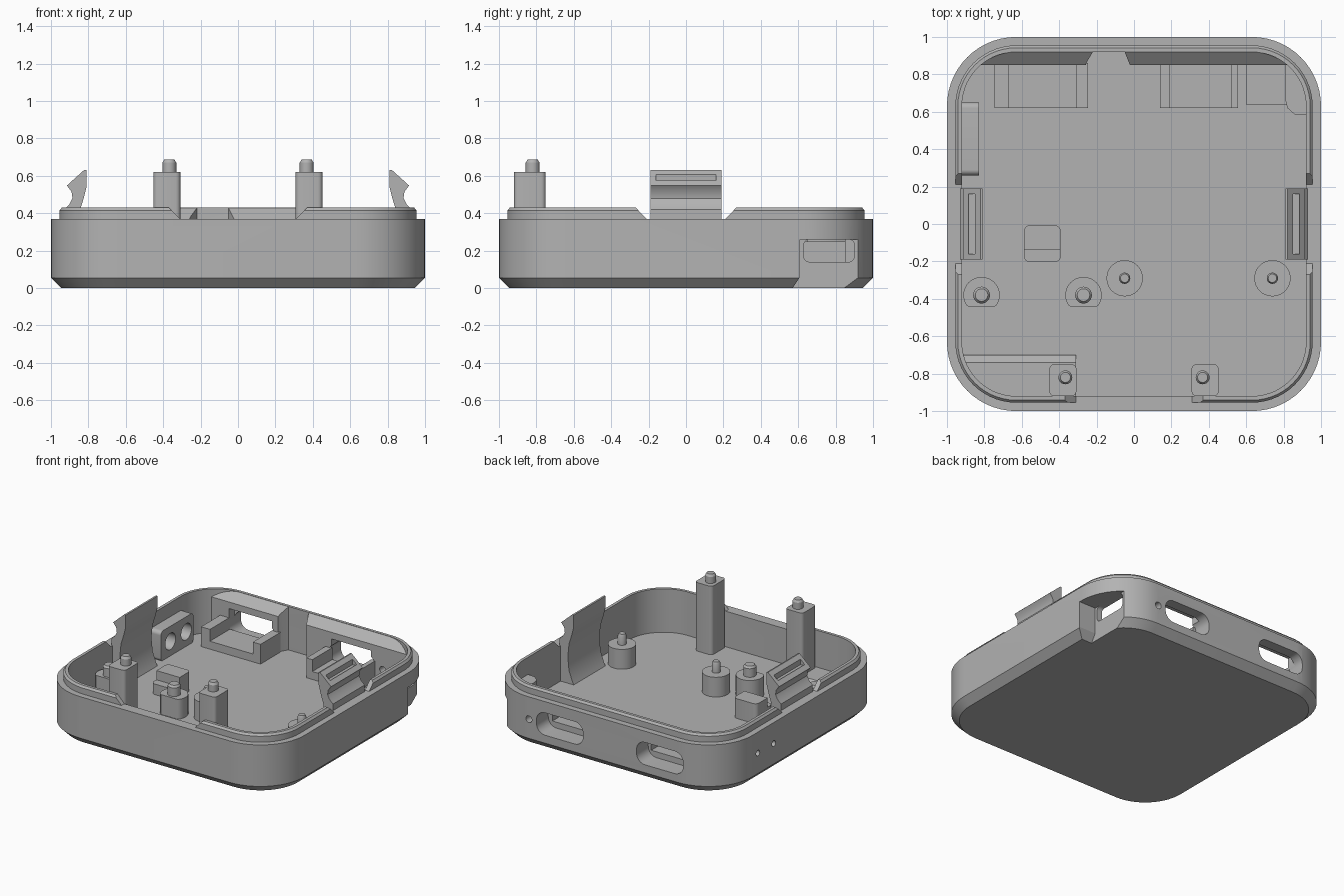
import bpy, bmesh
from math import cos, sin, pi, radians

cube = bpy.data.objects.get("Cube")
if cube:
    bpy.data.objects.remove(cube, do_unlink=True)

grey = bpy.data.materials.new("matte grey plastic")
grey.use_nodes = True
grey.diffuse_color = (0.45, 0.45, 0.45, 1)
grey.node_tree.nodes["Principled BSDF"].inputs["Base Color"].default_value = (0.45, 0.45, 0.45, 1)
FLOOR = 0.1
parts = []


def make(name, bm, cutter=False):
    bmesh.ops.recalc_face_normals(bm, faces=bm.faces)
    mesh = bpy.data.meshes.new(name)
    bm.to_mesh(mesh)
    bm.free()
    obj = bpy.data.objects.new(name, mesh)
    bpy.context.collection.objects.link(obj)
    if cutter:
        obj.hide_render = True
    else:
        mesh.materials.append(grey)
        parts.append(obj)
    return obj


def rounded(cx, cy, hw, hh, r, n=8):
    """Outline of a rounded rectangle with half sizes hw and hh."""
    pts = []
    for k, (sx, sy) in enumerate([(1, 1), (-1, 1), (-1, -1), (1, -1)]):
        for i in range(n + 1):
            a = (k + i / n) * pi / 2
            pts.append((cx + sx * (hw - r) + r * cos(a), cy + sy * (hh - r) + r * sin(a)))
    return pts


def loft(name, rings, cutter=False):
    """Skin a list of equal rings of 3D points and cap both ends."""
    bm = bmesh.new()
    loops = [[bm.verts.new(p) for p in ring] for ring in rings]
    n = len(loops[0])
    for a, b in zip(loops, loops[1:]):
        for i in range(n):
            j = (i + 1) % n
            bm.faces.new((a[i], a[j], b[j], b[i]))
    bm.faces.new(loops[0][::-1])
    bm.faces.new(loops[-1])
    return make(name, bm, cutter)


def prism(name, pts, axis, lo, hi, cutter=False):
    """Extrude a 2D outline along an axis."""
    place = {"x": lambda u, v, t: (t, u, v), "y": lambda u, v, t: (u, t, v),
             "z": lambda u, v, t: (u, v, t)}[axis]
    return loft(name, [[place(u, v, t) for u, v in pts] for t in (lo, hi)], cutter)


def box(name, x, y, z, cutter=False):
    pts = [(x[0], y[0]), (x[1], y[0]), (x[1], y[1]), (x[0], y[1])]
    return prism(name, pts, "z", z[0], z[1], cutter)


def circle(cx, cy, r, n=24):
    return [(cx + r * cos(2 * pi * i / n), cy + r * sin(2 * pi * i / n)) for i in range(n)]


def boolean(obj, other, op="DIFFERENCE"):
    """Apply a boolean and drop the helper object."""
    mod = obj.modifiers.new("cut", "BOOLEAN")
    mod.operation, mod.solver, mod.object = op, "EXACT", other
    bpy.context.view_layer.update()
    dg = bpy.context.evaluated_depsgraph_get()
    mesh = bpy.data.meshes.new_from_object(obj.evaluated_get(dg))
    obj.modifiers.clear()
    obj.data = mesh


def cut(objs, cutter, op="DIFFERENCE"):
    for o in objs:
        boolean(o, cutter, op)
    bpy.data.objects.remove(cutter, do_unlink=True)


def square_ring(half, z):
    return [(x, y, z) for x, y in rounded(0, 0, half, half, half - 0.63, 14)]


# Tray: chamfered base, wall, stepped lip and inner floor
tray = loft("tray", [square_ring(h, z) for h, z in [
    (0.945, 0), (1, 0.055), (1, 0.37), (0.955, 0.37), (0.955, 0.415), (0.942, 0.43),
    (0.92, 0.43), (0.92, FLOOR)]])

# Thick back wall with a sloping top, trimmed to the rounded interior
back_wall = prism("back_wall", [(0.94, 0.08), (0.85, 0.08), (0.85, 0.37), (0.92, 0.428), (0.94, 0.428)],
                  "x", -0.95, 0.95)
trim = loft("trim", [square_ring(0.925, z) for z in (0, 0.6)], True)
cut([back_wall], trim, "INTERSECT")
cut([back_wall], prism("groove", [(-0.28, 0.8), (0, 0.8), (-0.03, 0.87), (-0.05, 0.92),
                                  (-0.22, 0.92), (-0.25, 0.87)], "z", FLOOR, 0.6, True))

# Housing in the corner around the side recess
housing = prism("corner_housing", [(0.96, 0.58), (0.86, 0.585), (0.82, 0.62), (0.81, 0.66),
                                   (0.81, 0.87), (0.85, 0.87), (0.96, 0.72)], "z", 0.06, 0.3)
box("corner_step", (0.6, 0.815), (0.64, 0.86), (0.08, 0.13))

# Connector cradles: U-shaped blocks behind the two back slots
for side, (x0, x1, c0, c1) in {"right": (-0.745, -0.245, -0.67, -0.31),
                               "left": (0.14, 0.555, 0.19, 0.52)}.items():
    prism(side + "_cradle", [(x0, 0.08), (x1, 0.08), (x1, 0.25), (c1, 0.25), (c1, 0.16),
                             (c0, 0.16), (c0, 0.25), (x0, 0.25)], "y", 0.62, 0.86)
    cut([back_wall], box("pocket", (c0, c1), (0.8, 0.93), (0.16, 0.32), True))

# Lip gaps with sloping ends at the front and both sides
def gap(a, b):
    return [(-a, 0.37), (a, 0.37), (b, 0.431), (b, 0.6), (-b, 0.6), (-b, 0.431)]

cut([tray], prism("front_gap", gap(0.31, 0.37), "y", -1.1, -0.8, True))
for x0 in (-1.1, 0.8):
    cut([tray], prism("side_gap", gap(0.21, 0.27), "x", x0, x0 + 0.3, True))

# Back slots and pinhole
for x in (-0.48, 0.36):
    cut([tray, back_wall], prism("slot", rounded(x, 0.2, 0.195, 0.085, 0.07), "y", 0.8, 1.1, True))
cut([tray, back_wall], prism("pinhole", circle(0.62, 0.2, 0.026, 16), "y", 0.8, 1.1, True))

# Side sensor block with two stepped holes through the wall
sensor = prism("sensor_block", rounded(0.455, 0.21, 0.195, 0.115, 0.03), "x", -0.95, -0.83)
for y in (0.375, 0.565):
    cut([sensor], prism("wide_hole", circle(y, 0.21, 0.062), "x", -0.93, -0.7, True))
    cut([tray, sensor], prism("thin_hole", circle(y, 0.21, 0.022, 16), "x", -1.1, -0.8, True))

# Corner recess open to the outside, with a window into the tray
recess = prism("recess", [(0.57, -0.1), (0.57, 0), (0.61, 0.06), (0.61, 0.26), (0.92, 0.26),
                          (0.92, 0.06), (0.95, 0), (0.95, -0.1)], "x", 0.86, 1.2, True)
cut([tray, housing, back_wall], recess)
window = prism("window", rounded(0.765, 0.2, 0.135, 0.06, 0.03), "x", 0.75, 1.1, True)
cut([tray, housing, back_wall], window)

# Snap hooks: curved spring panel, barb and shallow slot
hook_profile = [(0.93, 0.08), (0.80, 0.08), (0.82, 0.12), (0.85, 0.2), (0.86, 0.3), (0.85, 0.4),
                (0.825, 0.48), (0.81, 0.54), (0.81, 0.63), (0.822, 0.632), (0.915, 0.548),
                (0.89, 0.515), (0.885, 0.48), (0.9, 0.45), (0.93, 0.42)]
for side, s in (("left", 1), ("right", -1)):
    hook = prism(side + "_hook", [(s * x, z) for x, z in hook_profile], "y", -0.19, 0.19)
    cut([hook], box("hook_slot", sorted((s * 0.85, s * 0.885)), (-0.16, 0.16), (0.565, 0.7), True))

# Tall front posts with locating pins
for side, s in (("left", 1), ("right", -1)):
    x = s * 0.38
    prism(side + "_post", rounded(x, -0.835, 0.072, 0.085, 0.025, 4), "z", 0.08, 0.62)
    loft(side + "_post_pin", [[(px, py, z) for px, py in circle(s * 0.367, -0.82, r)]
                              for r, z in ((0.037, 0.61), (0.037, 0.67), (0.027, 0.687))])

# Short bosses with pins: two round, two with a flat side
for name, x, y, pin, flat in (("middle", -0.05, -0.29, 0.03, False), ("left", 0.74, -0.29, 0.03, False),
                              ("inner", -0.27, -0.38, 0.045, True), ("outer", -0.815, -0.38, 0.045, True)):
    outline = circle(x, y, 0.097, 32)
    if flat:
        outline = [(px, max(py, y - 0.062)) for px, py in outline if py > y - 0.08]
    prism(name + "_boss", outline, "z", 0.08, 0.25)
    loft(name + "_boss_pin", [[(px, py, z) for px, py in circle(x, y, r)]
                              for r, z in ((pin, 0.24), (pin, 0.315), (pin * 0.75, 0.33))])

# Stepped rest block
rest = prism("rest_block", rounded(-0.49, -0.105, 0.098, 0.098, 0.03, 4), "z", 0.08, 0.25)
cut([rest], box("rest_step", (-0.7, -0.3), (-0.3, -0.14), (0.18, 0.4), True))

# Ledge along the front right inner wall
ledge = prism("front_ledge", [(-0.96, 0.08), (-0.70, 0.08), (-0.70, 0.11), (-0.74, 0.15), (-0.96, 0.15)],
              "x", -0.96, -0.31)
cut([ledge], loft("ledge_trim", [square_ring(0.925, z) for z in (0, 0.6)], True), "INTERSECT")

# Smooth the curves and keep the edges sharp
bpy.ops.object.select_all(action="DESELECT")
for obj in parts:
    obj.select_set(True)
bpy.context.view_layer.objects.active = tray
bpy.ops.object.shade_smooth_by_angle(angle=radians(30))
